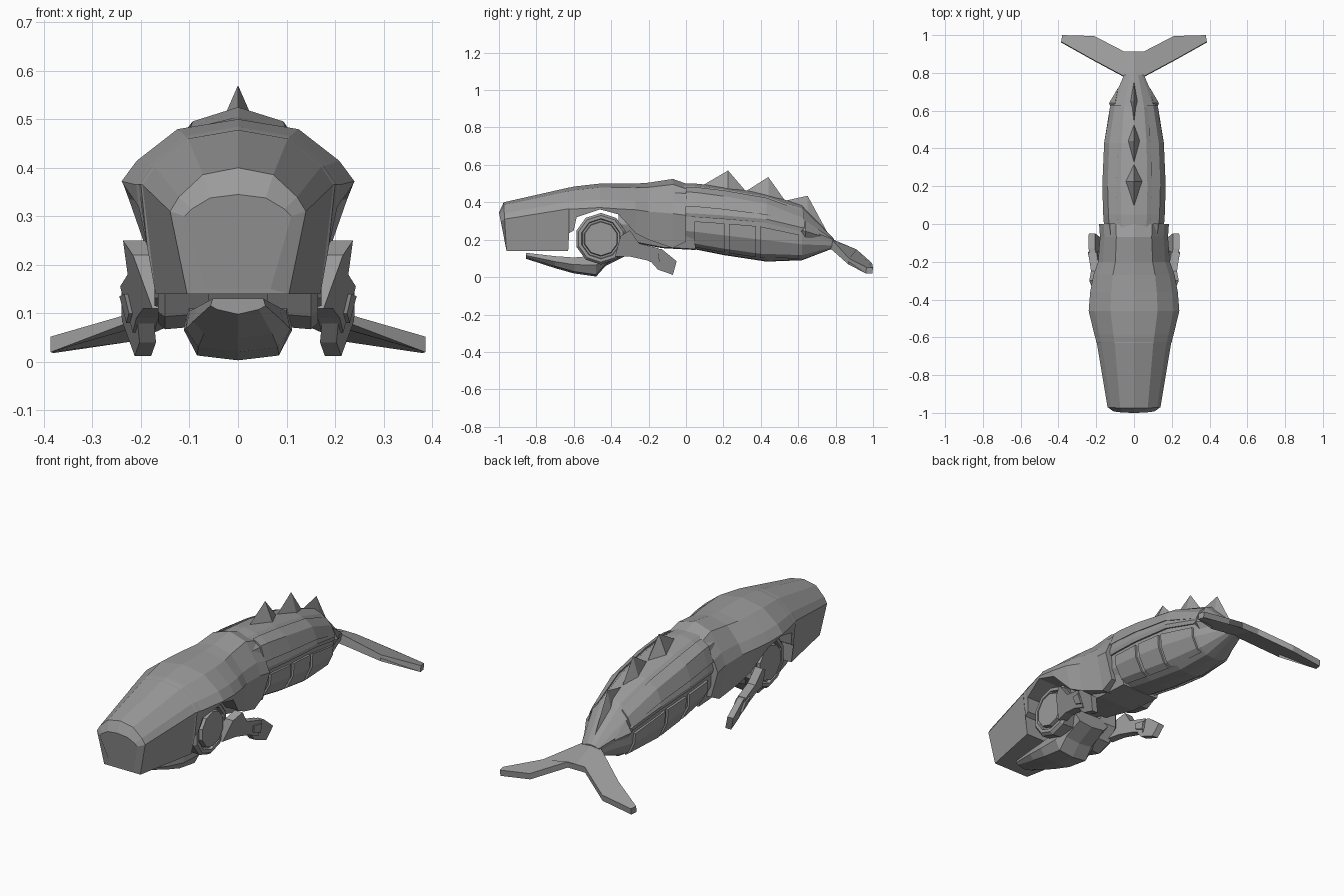
import bpy, bmesh, math

if "Cube" in bpy.data.objects:
    bpy.data.objects.remove(bpy.data.objects["Cube"])

grey = bpy.data.materials.new("hull grey")
grey.diffuse_color = (0.33, 0.33, 0.33, 1)
grey.use_nodes = True
grey.node_tree.nodes["Principled BSDF"].inputs["Base Color"].default_value = grey.diffuse_color


def add(name, verts, faces, mirror=False):
    me = bpy.data.meshes.new(name)
    me.from_pydata(verts, [], faces)
    bm = bmesh.new()
    bm.from_mesh(me)
    if mirror:
        geo = bmesh.ops.duplicate(bm, geom=bm.verts[:] + bm.edges[:] + bm.faces[:])["geom"]
        for v in geo:
            if isinstance(v, bmesh.types.BMVert):
                v.co.x *= -1
    bmesh.ops.remove_doubles(bm, verts=bm.verts, dist=0.0005)
    bmesh.ops.recalc_face_normals(bm, faces=bm.faces)
    bm.to_mesh(me)
    bm.free()
    me.materials.append(grey)
    ob = bpy.data.objects.new(name, me)
    bpy.context.collection.objects.link(ob)
    return ob


def loft(name, rings, mirror=False):
    """Skin a list of closed rings and cap both ends."""
    n = len(rings[0])
    verts = [p for r in rings for p in r]
    faces = [(i * n + j, i * n + (j + 1) % n, (i + 1) * n + (j + 1) % n, (i + 1) * n + j)
             for i in range(len(rings) - 1) for j in range(n)]
    faces += [tuple(range(n)), tuple(range(len(verts) - n, len(verts)))]
    return add(name, verts, faces, mirror)


def ring(y, half, lean=0.0):
    """Symmetric cross-section; half runs from top centre to bottom centre."""
    pts = half + [(-x, z) for x, z in reversed(half[1:-1])]
    return [(x, y + lean * (half[0][1] - z), z) for x, z in pts]


def interp(table, t):
    for a, b in zip(table, table[1:]):
        if t <= b[0]:
            f = (t - a[0]) / (b[0] - a[0])
            return [p + (q - p) * f for p, q in zip(a, b)]
    return list(table[-1])


# Head: y, top z, crease z, crease half width, bottom z, bottom half width
HEAD = [(-1, .345, .30, .11, .15, .067), (-.975, .40, .31, .14, .14, .105),
        (-.63, .478, .365, .197, .14, .17), (-.625, .478, .365, .20, .235, .187),
        (-.60, .484, .365, .205, .25, .19), (-.585, .486, .365, .21, .32, .205),
        (-.46, .50, .372, .24, .362, .235), (-.36, .50, .365, .232, .335, .225),
        (-.27, .50, .36, .215, .235, .19), (-.20, .505, .35, .19, .20, .175),
        (-.07, .525, .34, .18, .155, .145), (0, .50, .33, .185, .19, .145)]
loft("head", [ring(y, [(0, t), (w * .52, t - (t - c) * .16), (w * .87, c + (t - c) * .33),
                       (w, c), (bw, b), (0, b)], .2 if y < -.99 else .06 if y < -.9 else 0)
              for y, t, c, w, b, bw in HEAD])

# Lower jaw: y, top z, half width, bottom z
JAW = [(-.855, .13, .055, .098), (-.70, .112, .09, .048), (-.60, .105, .105, .02),
       (-.48, .115, .108, .003), (-.43, .125, .105, .06), (-.33, .18, .10, .11)]
loft("jaw", [ring(y, [(0, t), (w * .95, t), (w * 1.03, t * .55 + b * .45),
                      (w * .78, b + .01), (0, b)]) for y, t, w, b in JAW])


# Jaw hinge: stepped discs on each side
def circle(x, r, n=10):
    return [(x, -.455 + r * math.cos(math.tau * (i + .5) / n),
             .205 + r * math.sin(math.tau * (i + .5) / n)) for i in range(n)]


loft("jaw_hinge", [circle(.06, .13), circle(.15, .138), circle(.165, .125), circle(.165, .108),
                   circle(.15, .104), circle(.15, .094), circle(.172, .09), circle(.172, .02)], True)
loft("hinge_axle", [circle(-.07, .10), circle(.07, .10)])


# Side slabs: outline in the side plane, leaning outward
def slab(name, outline, thick):
    rings = [[(.155 + .23 * (y + .35) + .3 * (z - .09) + s * thick / 2, y, z)
              for y, z in outline] for s in (-1, 1)]
    return loft(name, rings, True)


# Pectoral fins: arm, paddle and wrist plate
slab("fin_arm", [(-.35, .22), (-.30, .25), (-.25, .18), (-.15, .155), (-.14, .06),
                 (-.21, .09), (-.30, .11), (-.38, .11)], .045)
slab("fin_paddle", [(-.17, .155), (-.13, .15), (-.05, .085), (-.07, .012), (-.15, .04), (-.19, .085)], .034)
slab("fin_wrist", [(-.20, .14), (-.15, .135), (-.14, .08), (-.19, .10)], .06)

# Neck between head and belly: y, top z, half width, bottom z
loft("neck", [ring(y, [(0, t), (w * .83, t - .02), (w, .28), (w * .75, b + .005), (0, b)])
              for y, t, w, b in ((-.36, .35, .12, .20), (-.13, .42, .145, .155), (.05, .42, .145, .145))])

# Back shell and belly: y, top z, ridge z, shell edge z, belly z, half width
BODY = [(-.06, .50, .45, .325, .16, .155), (.05, .50, .445, .32, .148, .163),
        (.20, .485, .425, .31, .118, .168), (.43, .445, .385, .29, .083, .158),
        (.62, .385, .315, .245, .09, .127), (.79, .205, .195, .18, .155, .052)]
loft("back_shell", [ring(y, [(0, t), (w * .42, t - (t - r) * .25), (w * .8, r), (w, e + .02),
                             (w * .97, e), (0, e)]) for y, t, r, e, b, w in BODY])


def belly_half(y, grow=0.0):
    _, t, r, e, b, w = interp(BODY, y)
    d = e - b
    return [(0, e + .005), (w * .92 + grow, e + .003), (w * .90 + grow, b + d * .55),
            (w * .68 + grow, b + d * .18), (w * .36, b + d * .02 - grow), (0, b - grow * .5)]


loft("belly", [ring(s[0], belly_half(s[0])) for s in BODY])

# Belly armour panels
for y0, y1 in ((.045, .205), (.23, .375), (.395, .605)):
    rings = []
    for y in (y0, y1):
        section = []
        for grow in (.011, -.01):
            h = belly_half(y, grow)[1:5]
            h[0] = (h[0][0], h[0][1] - .025)
            h[3] = tuple((p + q) / 2 for p, q in zip(h[2], h[3]))
            section.append(h)
        rings.append([(x, y, z) for x, z in section[0] + section[1][::-1]])
    loft("belly_panel", rings, True)

# Raised strips along the back shell
rings = []
for y in (0, .05, .20, .43, .63):
    _, t, r, e, b, w = interp(BODY, y)
    rings.append([(w * .55, y, t - (t - r) * .45 + .006), (w * .83, y, r + .008),
                  (w, y, r - (r - e) * .55), (w * .7, y, r - .03)])
loft("back_strip", rings, True)

# Dorsal spikes: four-sided pyramids
for y0, yp, y1, zp, w in ((.09, .225, .32, .57, .05), (.32, .44, .53, .535, .036), (.53, .65, .76, .435, .022)):
    z0, zm, z1 = (interp(BODY, y)[1] - .005 for y in (y0, yp, y1))
    add("dorsal_spike", [(0, y0, z0), (w, yp, zm - .02), (0, y1, z1), (-w, yp, zm - .02), (0, yp, zp)],
        [(0, 1, 4), (1, 2, 4), (2, 3, 4), (3, 0, 4), (3, 2, 1, 0)])

# Small side barbs ahead of the tail
add("side_barb", [(.10, .56, .27), (.132, .64, .245), (.085, .72, .22), (.10, .64, .30), (.10, .64, .20)],
    [(0, 1, 3), (1, 2, 3), (0, 4, 1), (1, 4, 2), (0, 3, 2, 4)], True)

# Tail flukes: leading edge low, trailing edge high
top = [(0, .765, .21), (.058, .785, .195), (.22, .872, .10), (.386, .965, .052),
       (.38, 1.0, .05), (.21, .995, .075), (.05, .912, .148), (0, .912, .148)]
low = [(x, y - .004, z - (.05 if x < .1 and y < .8 else .032)) for x, y, z in top]
loft("tail_fluke", [top, low], True)
